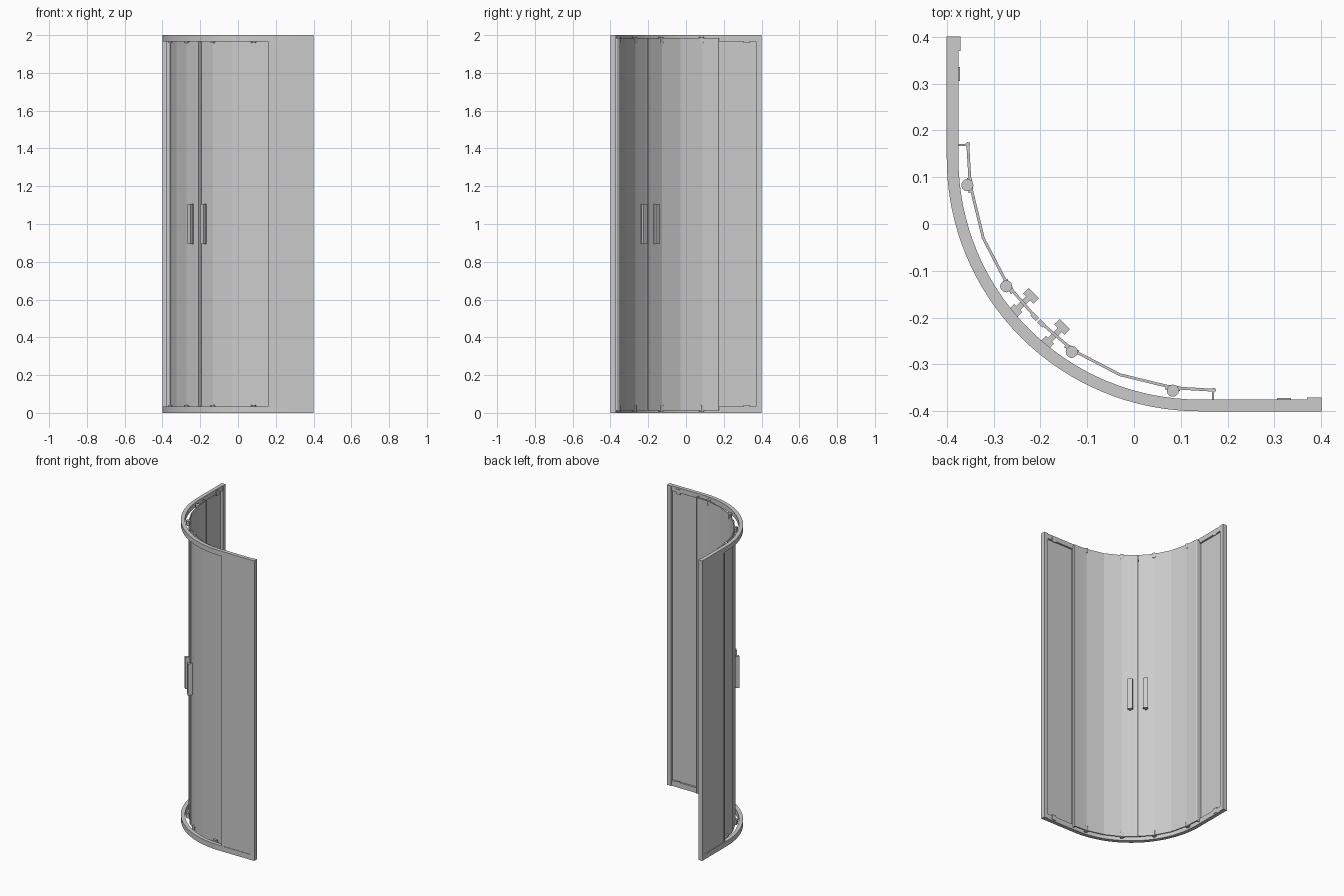
import bpy, bmesh, math
from mathutils import Vector

cube = bpy.data.objects.get("Cube")
if cube:
    bpy.data.objects.remove(cube)

grey = bpy.data.materials.new("light grey")
grey.use_nodes = True
GREY = (0.6, 0.6, 0.6, 1)
grey.diffuse_color = GREY
grey.node_tree.nodes["Principled BSDF"].inputs["Base Color"].default_value = GREY


def prism(name, outline, z0, z1, smooth=False):
    """Vertical extrusion of a plan outline."""
    bm = bmesh.new()
    low = [bm.verts.new((x, y, z0)) for x, y in outline]
    high = [bm.verts.new((x, y, z1)) for x, y in outline]
    bm.faces.new(low)
    bm.faces.new(high)
    n = len(outline)
    for i in range(n):
        j = (i + 1) % n
        bm.faces.new((low[i], low[j], high[j], high[i]))
    bmesh.ops.recalc_face_normals(bm, faces=bm.faces)
    mesh = bpy.data.meshes.new(name)
    bm.to_mesh(mesh)
    bm.free()
    if smooth:
        mesh.shade_smooth()
        mesh.set_sharp_from_angle(angle=math.radians(30))
    mesh.materials.append(grey)
    obj = bpy.data.objects.new(name, mesh)
    bpy.context.collection.objects.link(obj)


def pair(name, outline, z0, z1, smooth=False):
    """One part on each wing, mirrored across the diagonal x = y."""
    prism("left_" + name, outline, z0, z1, smooth)
    prism("right_" + name, [(y, x) for x, y in outline], z0, z1, smooth)


def rect(x0, x1, y0, y1):
    return [(x0, y0), (x1, y0), (x1, y1), (x0, y1)]


def disc(x, y, r, n=12):
    return [(x + r * math.cos(math.tau * i / n), y + r * math.sin(math.tau * i / n))
            for i in range(n)]


def band(points, thick):
    """Closed outline of a wall of given thickness centred on a plan path."""
    pts = [Vector(p) for p in points]
    sides = ([], [])
    for i, p in enumerate(pts):
        d = (pts[min(i + 1, len(pts) - 1)] - pts[max(i - 1, 0)]).normalized()
        n = Vector((-d.y, d.x)) * thick / 2
        sides[0].append(tuple(p + n))
        sides[1].append(tuple(p - n))
    return sides[0] + sides[1][::-1]


def diagonal(s0, s1, d0, d1):
    """Rectangle along the diagonal: s runs along the doors, d points inward."""
    k = math.sqrt(0.5)
    return [((s + d) * k, (d - s) * k) for s, d in ((s0, d0), (s1, d0), (s1, d1), (s0, d1))]


# Curved top and bottom rails with straight ends
C, R, W = 0.14, 0.54, 0.025
arc = [math.pi + math.pi / 2 * i / 32 for i in range(33)]
mid = R - W / 2
path = [(C - mid, 0.39)] + [(C + mid * math.cos(a), C + mid * math.sin(a)) for a in arc]
path.append((0.39, C - mid))
for label, z0, z1 in (("bottom_rail", 0, 0.035), ("top_rail", 1.967, 2)):
    prism(label, band(path, W), z0, z1, True)

# Wall posts, fixed glass and its inner stile
pair("wall_post", rect(0.37, 0.4, -0.4, -0.371), 0, 2)
pair("fixed_glass", rect(0.165, 0.375, -0.397, -0.387), 0.03, 1.97)
pair("fixed_stile", rect(0.158, 0.172, -0.399, -0.375), 0.03, 1.97)
pair("stile_seal", rect(0.167, 0.171, -0.376, -0.354), 0.012, 1.985)

# Curved sliding doors made of flat facets
door = [(-0.202, -0.208), (-0.13, -0.27), (-0.03, -0.322), (0.085, -0.35), (0.17, -0.355)]
pair("door_glass", band(door, 0.006), 0.012, 1.985)
pair("door_edge_bead", disc(0.17, -0.355, 0.005), 0.012, 1.985)
pair("meeting_seal", diagonal(0.002, 0.018, -0.295, -0.285), 0.012, 1.985)

# Rollers and their brackets, top and bottom
for label, z0, z1 in (("bottom", 0.008, 0.042), ("top", 1.957, 1.99)):
    for end, x, y, tx, ty in (("outer", 0.083, -0.356, 0.99, -0.12),
                              ("inner", -0.133, -0.273, 0.86, -0.5)):
        pair(f"{label}_{end}_roller", disc(x, y, 0.013), z0, z1, True)
        plate = [(x - tx * 0.016, y - ty * 0.016 + 0.006),
                 (x + tx * 0.016, y + ty * 0.016 + 0.006)]
        pair(f"{label}_{end}_bracket", band(plate, 0.01), z0 + 0.004, z1 - 0.004)
    pair(label + "_rail_clip", rect(0.305, 0.335, -0.376, -0.372), z0, z1)

# Door handles: grips on both faces joined through the glass
pair("handle_inner_grip", diagonal(0.031, 0.062, -0.272, -0.256), 0.895, 1.105)
pair("handle_stem", diagonal(0.042, 0.054, -0.305, -0.27), 0.895, 1.105)
pair("handle_outer_grip", diagonal(0.036, 0.06, -0.318, -0.302), 0.895, 1.105)
